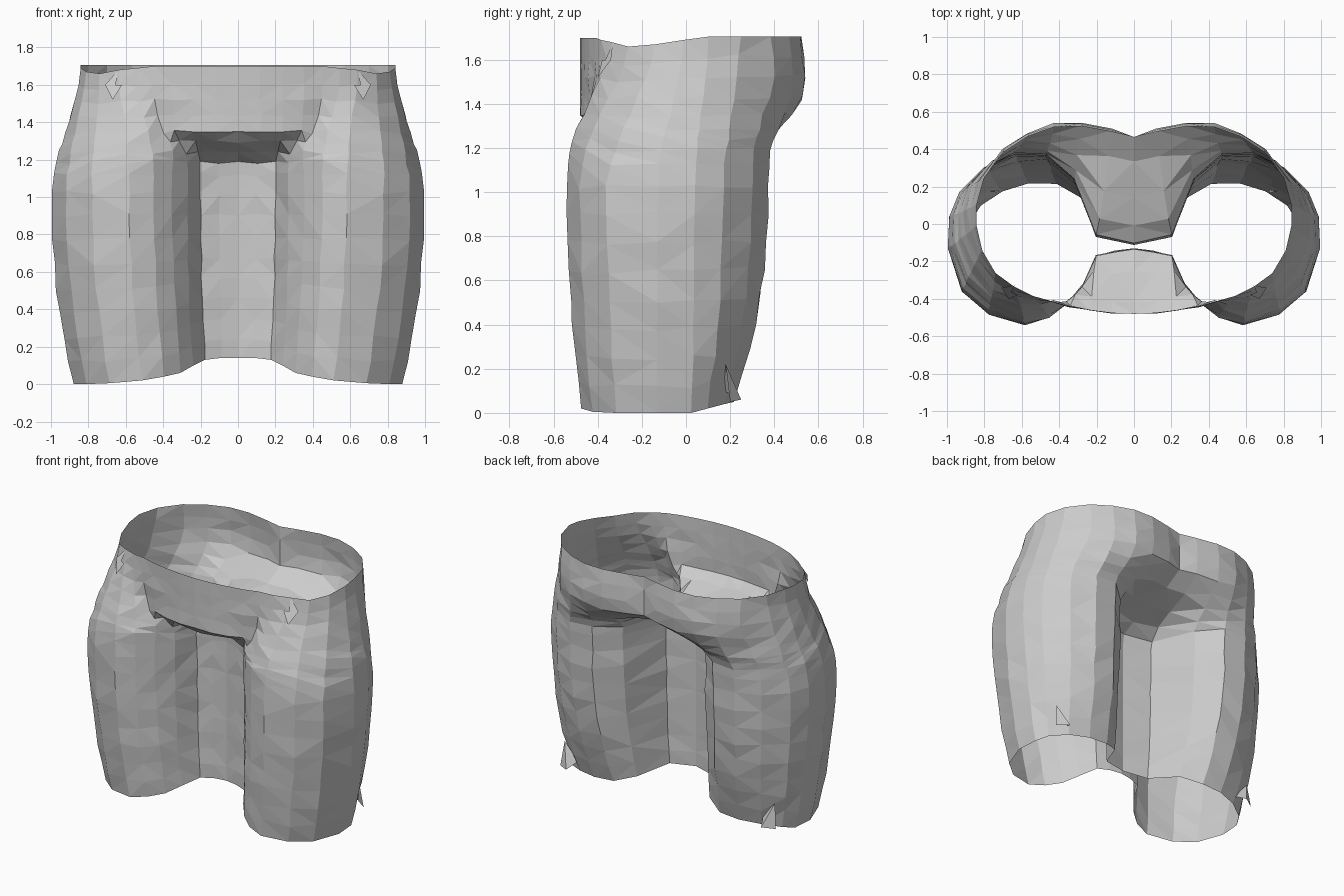
import bpy, bmesh, random

if "Cube" in bpy.data.objects:
    bpy.data.objects.remove(bpy.data.objects["Cube"])
random.seed(4)

# Half outlines, front centre to back centre: (x, y)
LEG = [(0, -.13), (.1, -.145), (.2, -.17), (.27, -.32), (.35, -.42), (.45, -.5),
       (.58, -.54), (.78, -.48), (.92, -.36), (.998, -.13), (.985, .04), (.93, .17),
       (.8, .3), (.64, .375), (.47, .37), (.32, .24), (.2, -.07), (0, -.112)]
WAIST = [(0, -.48), (.12, -.475), (.24, -.46), (.35, -.44), (.45, -.41), (.54, -.385),
         (.64, -.335), (.74, -.26), (.81, -.14), (.84, -.01), (.84, .1), (.8, .25),
         (.7, .38), (.57, .465), (.43, .515), (.28, .52), (.12, .49), (0, .465)]
# Height range over which each column turns from leg into waist
LOW = [1.18, 1.18, 1.19, 1.2, 1.22, 1.15, 1.1, 1.05] + [1.0] * 4 + [1.1] + [1.17] * 5
HIGH = [1.33, 1.33, 1.34, 1.38, 1.5, 1.65, 1.72, 1.74] + [1.74] * 4 + [1.55] + [1.43] * 5
# Height of the hem and of the waist rim per column
HEM = [.14, .14, .13, .1, .06, .04, .02, .005, 0, 0, 0, .02, .04, .05, .06, .1, .14, .15]
RIM = [1.7] * 5 + [1.69, 1.68, 1.66, 1.67, 1.69] + [1.705] * 8
LEVELS = [0, .12, .25, .38, .51, .64, .77, .9, 1.02, 1.12, 1.19, 1.24,
          1.29, 1.35, 1.43, 1.52, 1.61, 1.7]


def smooth(a, b, v):
    t = min(1, max(0, (v - a) / (b - a)))
    return t * t * (3 - 2 * t)


def shell_point(i, z):
    """Point on the garment surface for column i at height z."""
    k = max(0, 1 - z) ** 2
    lx, ly = LEG[i]
    lx *= 1 - .12 * k
    if ly > 0:
        ly *= 1 - .42 * k
    elif ly < -.2:
        ly *= 1 - .12 * k
    t = smooth(LOW[i], HIGH[i], z)
    x = lx + (WAIST[i][0] - lx) * t
    y = ly + (WAIST[i][1] - ly) * t
    # fullness of the seat just below the rim
    if 11 < i < 17 and z > 1.35:
        y += .025 * max(0, 1 - abs(z - 1.54) / .18)
    return x, y, z + HEM[i] * max(0, 1 - z / .9) + (RIM[i] - 1.7) * smooth(1.4, 1.7, z)


def make_object(name, bm):
    mesh = bpy.data.meshes.new(name)
    bm.to_mesh(mesh)
    bm.free()
    ob = bpy.data.objects.new(name, mesh)
    bpy.context.collection.objects.link(ob)
    return ob


# Open shorts shell: loft half, then mirror
bm = bmesh.new()
n = len(LEG)
rows = []
for r, z in enumerate(LEVELS):
    row = []
    for i in range(n):
        x, y, h = shell_point(i, z)
        if 0 < i < n - 1 and 0 < r < len(LEVELS) - 1:
            x += random.uniform(-.005, .005)
            y += random.uniform(-.005, .005)
            h += random.uniform(-.012, .012)
        row.append(bm.verts.new((x, y, h)))
    rows.append(row)
for a, b in zip(rows, rows[1:]):
    for i in range(n - 1):
        bm.faces.new((a[i], a[i + 1], b[i + 1], b[i]))
bmesh.ops.triangulate(bm, faces=bm.faces[:], quad_method='SHORT_EDGE')
shorts = make_object("shorts_shell", bm)
mod = shorts.modifiers.new("mirror", 'MIRROR')
mod.use_clip = True
mod.merge_threshold = .002


# Small ragged fabric folds at the waist corners and the back hems
def fold(name, pts):
    bm = bmesh.new()
    vs = [bm.verts.new(p) for p in pts]
    for i in range(len(vs) - 2):
        bm.faces.new(vs[i:i + 3])
    ob = make_object(name, bm)
    ob.modifiers.new("mirror", 'MIRROR')


fold("waist_fold", [(.64, -.33, 1.68), (.67, -.4, 1.52), (.71, -.34, 1.6), (.62, -.38, 1.6)])
fold("hem_fold", [(.72, .17, .1), (.82, .18, .22), (.76, .25, .06), (.84, .2, .05)])
